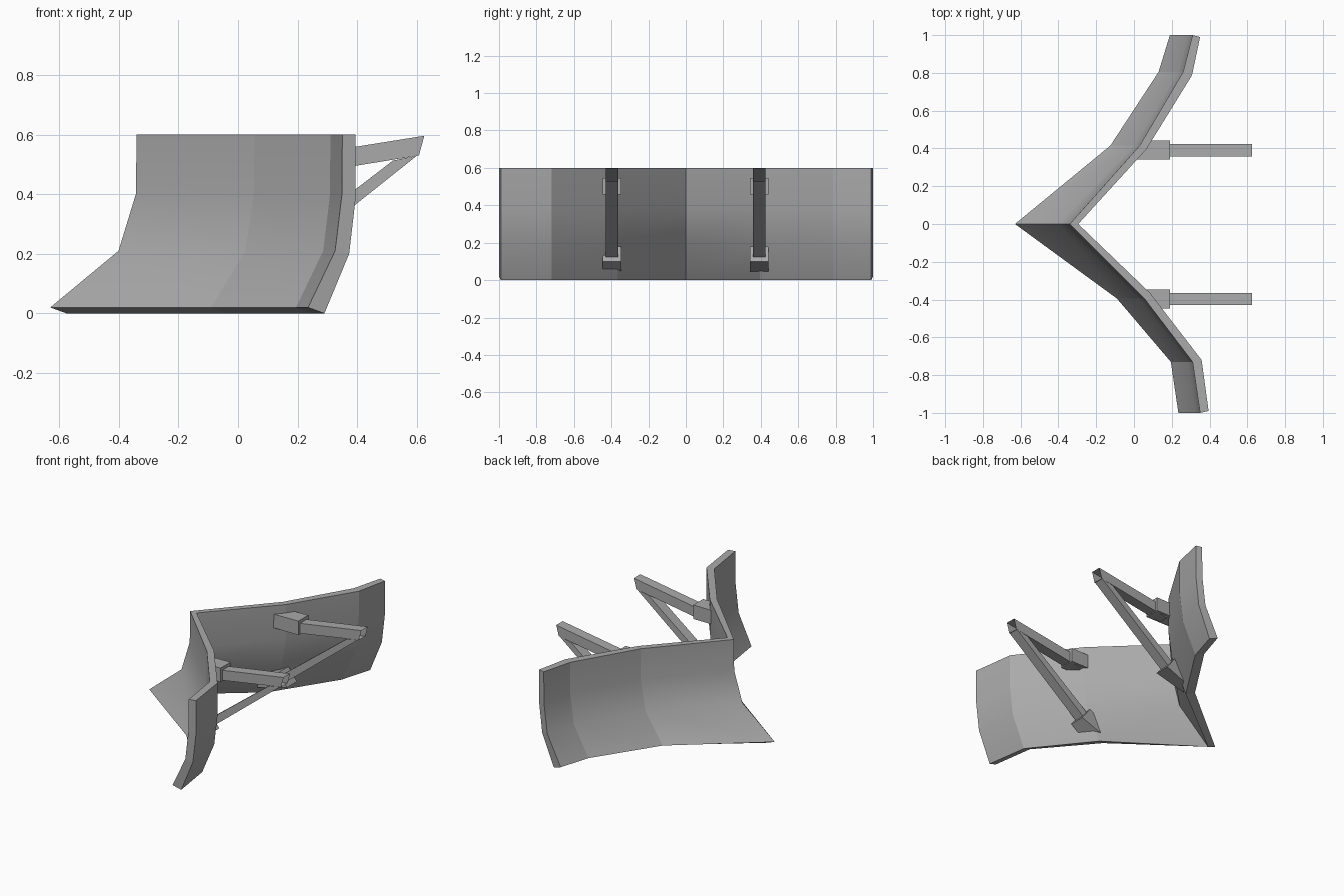
import bpy, bmesh

if "Cube" in bpy.data.objects:
    bpy.data.objects.remove(bpy.data.objects["Cube"])

STEEL = bpy.data.materials.new("dark_steel")
STEEL.diffuse_color = (0.4, 0.4, 0.4, 1.0)
STEEL.use_nodes = True
STEEL.node_tree.nodes["Principled BSDF"].inputs["Base Color"].default_value = STEEL.diffuse_color


def finish(name, bm):
    bmesh.ops.recalc_face_normals(bm, faces=bm.faces)
    me = bpy.data.meshes.new(name)
    bm.to_mesh(me)
    bm.free()
    me.materials.append(STEEL)
    ob = bpy.data.objects.new(name, me)
    bpy.context.collection.objects.link(ob)
    return ob


# V-shaped blade: stations of (front y, back y, bottom front x, top front x, top back x)
STATIONS = [
    (-1.00, -0.99, 0.235, 0.35, 0.395),
    (-0.73, -0.72, 0.195, 0.31, 0.358),
    (-0.395, -0.365, -0.09, 0.055, 0.085),
    (0.0, 0.0, -0.63, -0.34, -0.295),
    (0.415, 0.395, -0.125, 0.03, 0.065),
    (0.805, 0.787, 0.13, 0.26, 0.307),
    (1.00, 0.99, 0.19, 0.31, 0.35),
]
FRONT_Z = (0.02, 0.21, 0.40, 0.60)
BACK_Z = (0.0, 0.20, 0.38, 0.60)
LEAN = (1.0, 0.21, 0.01, 0.0)   # share of the forward sweep at each height


def blade():
    bm = bmesh.new()
    rows = []
    for yf, yb, xb, xt, xk in STATIONS:
        front = [bm.verts.new((xt + (xb - xt) * k, yf, z)) for k, z in zip(LEAN, FRONT_Z)]
        low = xb + 0.055
        back = [bm.verts.new((xk + (low - xk) * k, yb, z)) for k, z in zip(LEAN, BACK_Z)]
        rows.append((front, back))
    for (f0, b0), (f1, b1) in zip(rows, rows[1:]):
        for r0, r1 in ((f0, f1), (b0, b1)):
            for i in range(3):
                bm.faces.new((r0[i], r1[i], r1[i + 1], r0[i + 1])).smooth = True
        for i in (0, 3):
            bm.faces.new((f0[i], f1[i], b1[i], b0[i]))
    for f, b in (rows[0], rows[-1]):
        for i in range(3):
            bm.faces.new((f[i], f[i + 1], b[i + 1], b[i]))
    # creases between the panels
    for f, b in rows:
        for r in (f, b):
            for i in range(3):
                bm.edges.get((r[i], r[i + 1])).smooth = False
    finish("plow_blade", bm)


def beam(name, quad, y, width, skew=0.0, near=0.0, open_end=False):
    """Four-sided bar from an xz quad: near top, far top, far bottom, near bottom.
    near shifts the blade end in x, skew angles it to follow the blade."""
    bm = bmesh.new()
    sides = []
    for s in (-1, 1):
        shift = near + skew * s * (1 if y > 0 else -1)
        sides.append([bm.verts.new((x + (shift if i in (0, 3) else 0), y + s * width / 2, z))
                      for i, (x, z) in enumerate(quad)])
    a, b = sides
    bm.faces.new(a)
    bm.faces.new(b[::-1])
    for i in range(4):
        if open_end and i == 1:
            continue
        j = (i + 1) % 4
        bm.faces.new((a[i], b[i], b[j], a[j]))
    finish(name, bm)


blade()

# Mounting arms, one pair per wing
for side, y, up, low in (("right", -0.397, 0.025, 0.0), ("left", 0.391, 0.0, -0.06)):
    beam(side + "_upper_arm", [(0.10, 0.512), (0.625, 0.596), (0.607, 0.53), (0.10, 0.447)],
         y, 0.066, open_end=True)
    beam(side + "_upper_collar", [(0.05, 0.545), (0.19, 0.547), (0.19, 0.457), (0.05, 0.457)],
         y, 0.10, skew=0.035, near=up)
    beam(side + "_brace", [(0.045, 0.148), (0.52, 0.513), (0.60, 0.529), (0.08, 0.115)],
         y, 0.066)
    beam(side + "_lower_collar", [(0.01, 0.14), (0.05, 0.18), (0.11, 0.10), (0.0, 0.045)],
         y, 0.10, skew=0.04, near=low)
